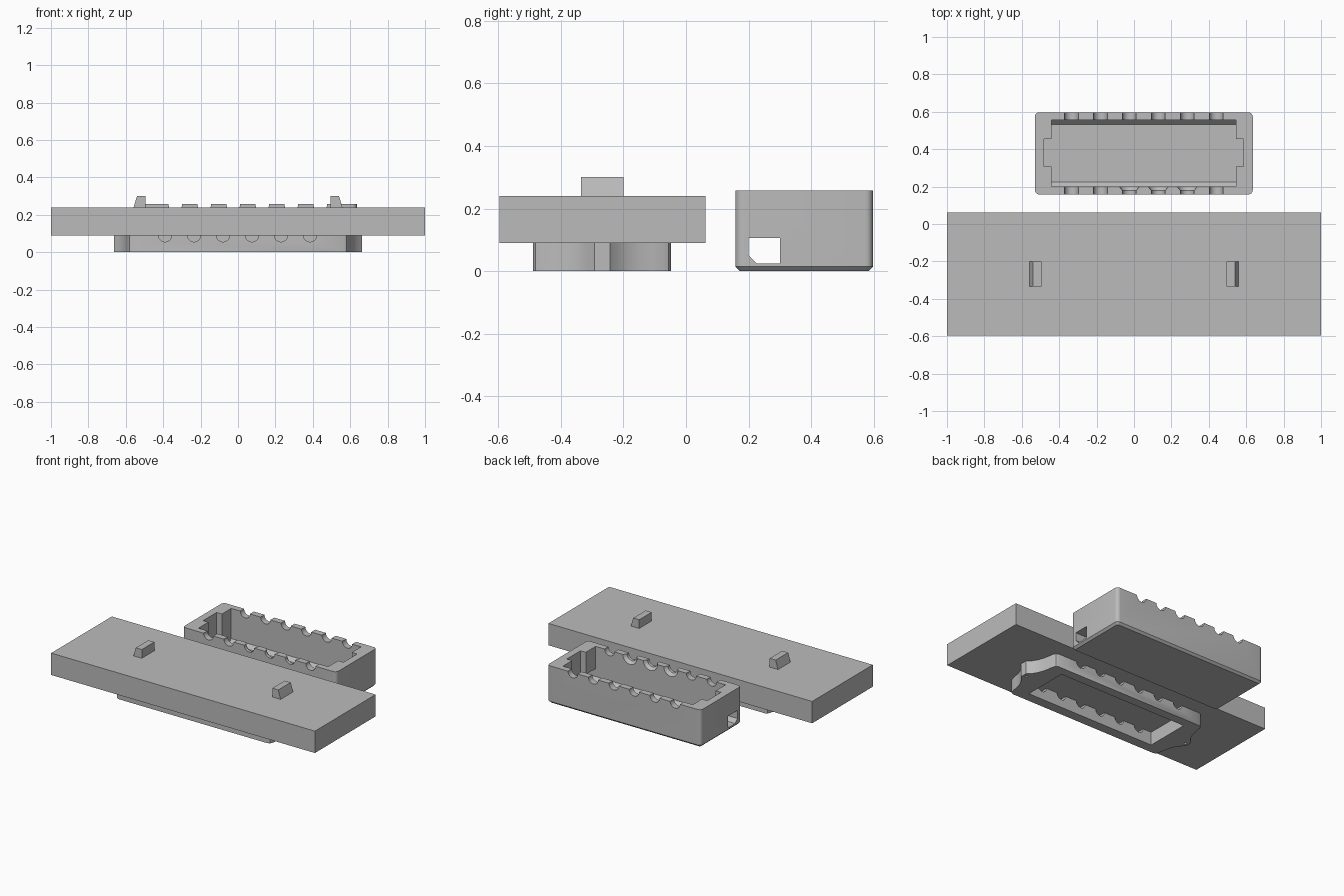
import bpy, bmesh, math

if "Cube" in bpy.data.objects:
    bpy.data.objects.remove(bpy.data.objects["Cube"])

grey = bpy.data.materials.new("mid_grey")
grey.diffuse_color = (0.5, 0.5, 0.5, 1)
grey.use_nodes = True
grey.node_tree.nodes["Principled BSDF"].inputs["Base Color"].default_value = grey.diffuse_color


def loft(name, rings):
    """Solid through a list of matching rings of 3D points, capped at both ends."""
    bm = bmesh.new()
    vs = [[bm.verts.new(p) for p in r] for r in rings]
    n = len(rings[0])
    bm.faces.new(vs[0])
    bm.faces.new(vs[-1])
    for a, b in zip(vs, vs[1:]):
        for i in range(n):
            j = (i + 1) % n
            bm.faces.new((a[i], a[j], b[j], b[i]))
    bmesh.ops.recalc_face_normals(bm, faces=bm.faces)
    me = bpy.data.meshes.new(name)
    bm.to_mesh(me)
    bm.free()
    ob = bpy.data.objects.new(name, me)
    bpy.context.collection.objects.link(ob)
    me.materials.append(grey)
    return ob


def prism_z(name, pts, z0, z1):
    return loft(name, [[(x, y, z) for x, y in pts] for z in (z0, z1)])


def prism_x(name, pts, x0, x1):
    return loft(name, [[(x, y, z) for y, z in pts] for x in (x0, x1)])


def prism_y(name, pts, y0, y1):
    return loft(name, [[(x, y, z) for x, z in pts] for y in (y0, y1)])


def rect(x0, x1, y0, y1):
    return [(x0, y0), (x1, y0), (x1, y1), (x0, y1)]


def circle(cx, cy, r, n=32):
    return [(cx + r * math.cos(2 * math.pi * i / n),
             cy + r * math.sin(2 * math.pi * i / n)) for i in range(n)]


def rounded(x0, x1, y0, y1, r, n=6):
    pts = []
    for cx, cy, a0 in ((x1 - r, y1 - r, 0), (x0 + r, y1 - r, 90),
                       (x0 + r, y0 + r, 180), (x1 - r, y0 + r, 270)):
        for i in range(n + 1):
            a = math.radians(a0 + 90 * i / n)
            pts.append((cx + r * math.cos(a), cy + r * math.sin(a)))
    return pts


def cut(ob, cutters):
    bpy.context.view_layer.objects.active = ob
    for c in cutters:
        c.hide_render = True
        m = ob.modifiers.new("cut", 'BOOLEAN')
        m.operation, m.solver, m.object = 'DIFFERENCE', 'EXACT', c
        bpy.ops.object.modifier_apply(modifier=m.name)
        bpy.data.objects.remove(c)


def smooth(ob):
    bpy.ops.object.select_all(action='DESELECT')
    ob.select_set(True)
    bpy.context.view_layer.objects.active = ob
    bpy.ops.object.shade_smooth_by_angle(angle=math.radians(30))


# Flat mounting plate
prism_z("plate", rect(-1, 1, -0.595, 0.062), 0.09, 0.24)

# Two small wedge clips on the plate, sloped on their outer sides
for side, name in ((-1, "left_clip"), (1, "right_clip")):
    prof = [(0.495, 0.24), (0.558, 0.24), (0.54, 0.30), (0.495, 0.30)]
    prism_y(name, [(side * x, z) for x, z in prof], -0.335, -0.20)

# Frame under the plate: straight long sides and flared pointed ends
mid = -0.268
quarter = [(0.565, 0.22), (0.58, 0.212), (0.588, 0.195), (0.594, 0.16), (0.602, 0.12),
           (0.615, 0.085), (0.635, 0.052), (0.663, 0.025)]
right = [(x, mid - d) for x, d in quarter] + [(x, mid + d) for x, d in reversed(quarter)]
outline = right + [(-x, 2 * mid - y) for x, y in right]
frame = prism_z("lower_frame", outline, 0, 0.09)
cutters = [prism_z("opening", rect(-0.49, 0.49, -0.42, -0.11), -0.1, 0.2)]
cutters += [prism_y("wire_groove", circle(-0.39 + 0.155 * i, 0.09, 0.035), -0.7, 0.1)
            for i in range(6)]
cutters += [prism_z("pin_hole", circle(s * 0.638, mid, 0.009, 12), -0.1, 0.05)
            for s in (-1, 1)]
cut(frame, cutters)
smooth(frame)

# Open box housing with rounded corners and a chamfered bottom edge
x0, x1, y0, y1, c = -0.53, 0.635, 0.158, 0.597, 0.014
levels = [(0, c, 0.01), (c, 0, 0.024), (0.257, 0, 0.024)]
box = loft("box_housing", [[(x, y, z) for x, y in
                            rounded(x0 + i, x1 - i, y0 + i, y1 - i, r)]
                           for z, i, r in levels])

# Cavity with sloped floor edges, end pockets, through slot and wire grooves
cavity = [(0.225, 0.025), (0.532, 0.025), (0.555, 0.05), (0.555, 0.4),
          (0.20, 0.4), (0.20, 0.05)]
slot = [(0.225, 0.025), (0.30, 0.025), (0.30, 0.105), (0.20, 0.105), (0.20, 0.05)]
cutters = [prism_x("cavity", cavity, -0.44, 0.545),
           prism_z("end_pockets", rect(-0.48, 0.585, 0.307, 0.455), 0.025, 0.4),
           prism_x("side_slot", slot, -0.8, 0.8)]
for i in range(6):
    cx = -0.335 + 0.155 * i
    cutters.append(prism_y("wire_groove", circle(cx, 0.257, 0.037), 0.1, 0.7))
    if i in (2, 3, 4):
        # flared inner mouths on the middle front grooves
        cutters.append(loft("flare", [[(x, y, z) for x, z in circle(cx, 0.257, r)]
                                      for y, r in ((0.175, 0.034), (0.21, 0.062))]))
cut(box, cutters)
smooth(box)
